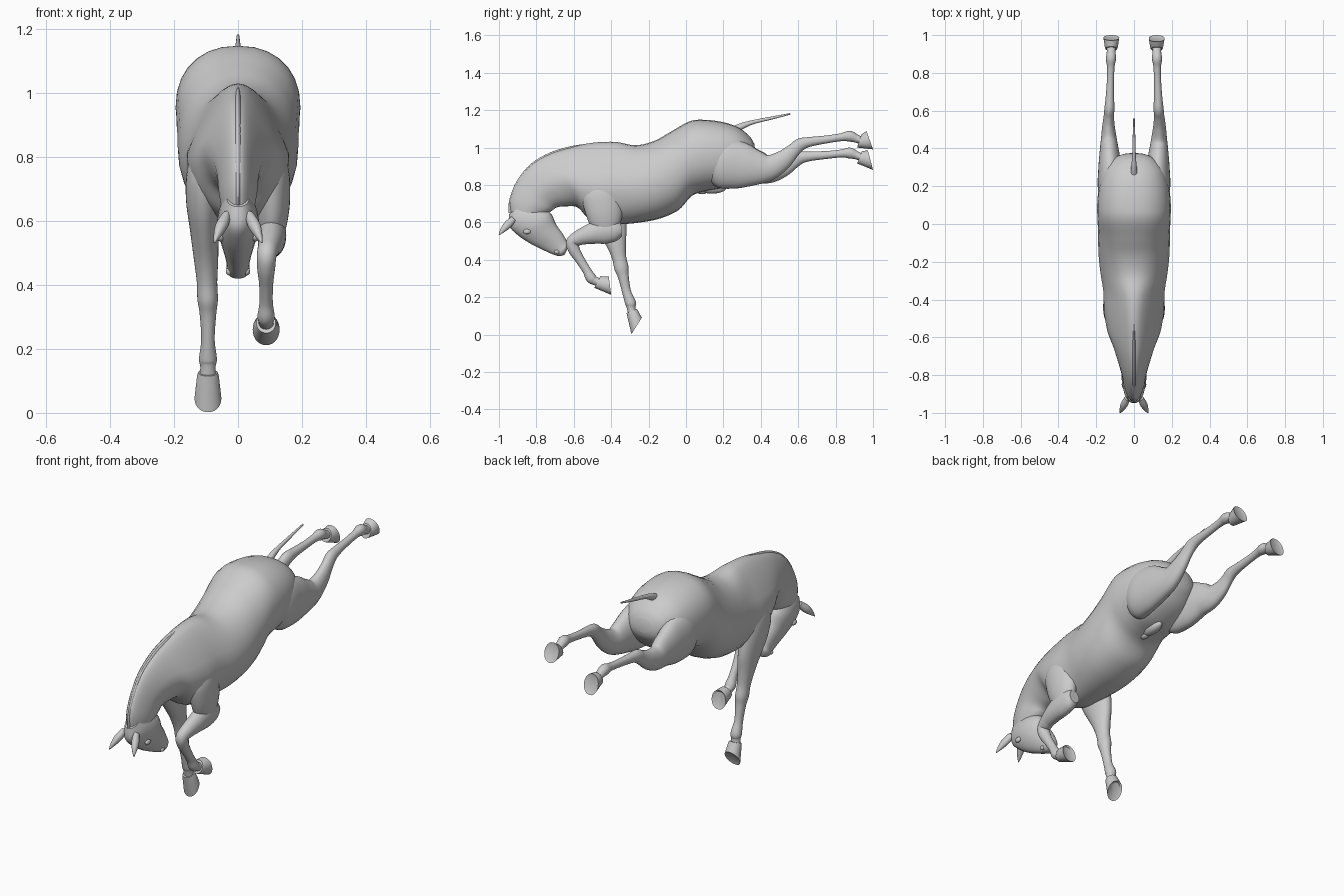
import bpy, bmesh, math
from mathutils import Vector

SEG = 28


def spline(rows, steps):
    """Catmull-Rom interpolation of whole section rows."""
    out = []
    for i in range(len(rows) - 1):
        p0, p1, p2, p3 = (rows[max(0, min(len(rows) - 1, i + k))] for k in (-1, 0, 1, 2))
        for s in range(steps):
            t = s / steps
            out.append([0.5 * (2 * b + (c - a) * t + (2 * a - 5 * b + 4 * c - d) * t * t
                               + (3 * b - a - 3 * c + d) * t ** 3)
                        for a, b, c, d in zip(p0, p1, p2, p3)])
    return out + [list(rows[-1])]


def loft(name, rows, e=1.0, angle=50):
    """Skin sections of (x, topY, topZ, bottomY, bottomZ, half width, top taper)."""
    bm = bmesh.new()
    rings = []
    for x, ty, tz, by, bz, w, taper in rows:
        c = Vector((x, (ty + by) / 2, (tz + bz) / 2))
        u = Vector((0, (ty - by) / 2, (tz - bz) / 2))
        ring = []
        for k in range(SEG):
            a = 2 * math.pi * k / SEG
            cx = math.copysign(abs(math.cos(a)) ** e, math.cos(a))
            sz = math.copysign(abs(math.sin(a)) ** e, math.sin(a))
            ring.append(bm.verts.new(c + u * sz + Vector((w * cx * (1 - taper * max(0, sz)), 0, 0))))
        rings.append(ring)
    for r0, r1 in zip(rings, rings[1:]):
        for k in range(SEG):
            j = (k + 1) % SEG
            bm.faces.new((r0[k], r0[j], r1[j], r1[k]))
    bm.faces.new(rings[0])
    bm.faces.new(rings[-1])
    bmesh.ops.recalc_face_normals(bm, faces=bm.faces)
    me = bpy.data.meshes.new(name)
    bm.to_mesh(me)
    bm.free()
    ob = bpy.data.objects.new(name, me)
    bpy.context.collection.objects.link(ob)
    bpy.ops.object.select_all(action='DESELECT')
    ob.select_set(True)
    bpy.context.view_layer.objects.active = ob
    bpy.ops.object.shade_smooth_by_angle(angle=math.radians(angle))
    return ob


def limb(name, pts, steps=5):
    """Tube through (x, y, z, radius in the side plane, half width)."""
    pts = spline(pts, steps)
    rows = []
    for i, (x, y, z, r, w) in enumerate(pts):
        a, b = pts[max(0, i - 1)], pts[min(len(pts) - 1, i + 1)]
        t = Vector((b[1] - a[1], b[2] - a[2])).normalized()
        rows.append((x, y - t.y * r, z + t.x * r, y + t.y * r, z - t.x * r, w, 0))
    return loft(name, rows)


def hoof(name, x, cor_toe, cor_heel, toe, heel):
    """Flared hoof from coronet band to sole, with a slightly hollow sole."""
    top = (x, *cor_toe, *cor_heel, 0.03, 0)
    sole = (x, *toe, *heel, 0.042, 0)
    mid = [a + (b - a) * 0.12 for a, b in zip(top, sole)]
    mid[5] = 0.034
    c = [(toe[i] + heel[i]) / 2 for i in (0, 1)]
    back = [(cor_toe[i] + cor_heel[i]) / 2 - c[i] for i in (0, 1)]
    t2 = [c[i] + (toe[i] - c[i]) * 0.78 + back[i] * 0.1 for i in (0, 1)]
    h2 = [c[i] + (heel[i] - c[i]) * 0.78 + back[i] * 0.1 for i in (0, 1)]
    return loft(name, [top, mid, sole, (x, *t2, *h2, 0.031, 0)], e=0.95, angle=35)


def ball(name, loc, size):
    bpy.ops.mesh.primitive_uv_sphere_add(segments=20, ring_count=12, radius=1, location=loc)
    ob = bpy.context.object
    ob.name = name
    ob.scale = size
    bpy.ops.object.shade_smooth()
    return ob


# Trunk and neck
body = [(.365, 1.02, .375, .95, .05, 0), (.34, 1.06, .36, .91, .10, 0),
        (.28, 1.107, .30, .84, .155, 0), (.2, 1.135, .2, .785, .185, 0),
        (.1, 1.148, .1, .765, .195, 0), (.02, 1.14, .03, .74, .193, 0),
        (-.08, 1.085, -.04, .665, .19, .05), (-.17, 1.035, -.14, .62, .188, .1),
        (-.27, 1.012, -.24, .60, .178, .2), (-.38, 1.03, -.34, .59, .162, .4),
        (-.5, 1.025, -.43, .59, .158, .5), (-.62, 1.0, -.52, .62, .14, .5),
        (-.73, .965, -.58, .68, .108, .5), (-.83, .905, -.645, .685, .082, .45),
        (-.9, .82, -.69, .68, .066, .4), (-.94, .72, -.72, .66, .06, .35),
        (-.935, .64, -.77, .63, .05, .3)]
loft("body_and_neck", spline([(0, *r) for r in body], 5), e=0.9)

# Short mane ridge along the crest
mane = [(-.52, 1.022, -.51, .98, .008, .3), (-.62, 1.006, -.6, .96, .012, .3),
        (-.73, .972, -.7, .92, .014, .3), (-.83, .912, -.79, .87, .014, .3),
        (-.904, .823, -.86, .80, .014, .3), (-.945, .72, -.9, .71, .012, .3),
        (-.948, .65, -.9, .65, .008, .3)]
loft("mane", spline([(0, *r) for r in mane], 4))

# Head, forehead side first and jaw side second
head = [(-.945, .645, -.86, .70, .035, 0), (-.945, .58, -.79, .685, .056, .1),
        (-.895, .528, -.725, .65, .066, .15), (-.83, .485, -.695, .59, .055, .2),
        (-.77, .455, -.66, .54, .043, .2), (-.715, .43, -.64, .505, .036, .1),
        (-.68, .42, -.631, .48, .036, 0), (-.65, .425, -.633, .46, .022, 0)]
loft("head", spline([(0, *r) for r in head], 5), e=0.9)

for s, side in ((1, "right"), (-1, "left")):
    ball(side + "_eye", (s * .054, -.85, .55), (.011, .02, .014))
    ball(side + "_nostril", (s * .027, -.69, .442), (.011, .014, .012))
    limb(side + "_ear", [(s * .036, -.92, .62, .016, .014), (s * .05, -.952, .588, .021, .02),
                         (s * .063, -.98, .558, .014, .013), (s * .074, -1, .532, .002, .002)])

# Tail dock
limb("tail", [(0, .25, 1.09, .02, .02), (0, .30, 1.115, .017, .015), (0, .36, 1.136, .011, .01),
              (0, .46, 1.158, .008, .007), (0, .558, 1.18, .004, .004)])

# Sheath under the groin
ball("sheath", (0, .14, .785), (.032, .075, .032))
ball("sheath_tip", (0, .085, .768), (.018, .03, .018))

# Planted front leg
limb("left_front_leg", [
    (-.09, -.49, .84, .07, .04), (-.105, -.46, .76, .10, .054), (-.108, -.43, .67, .10, .055),
    (-.105, -.395, .57, .08, .045), (-.1, -.372, .48, .052, .038), (-.097, -.357, .41, .038, .032),
    (-.095, -.345, .355, .038, .032), (-.094, -.335, .31, .029, .026), (-.094, -.318, .23, .024, .021),
    (-.094, -.297, .17, .029, .028), (-.094, -.294, .145, .023, .024), (-.094, -.288, .115, .022, .026)])
hoof("left_front_hoof", -.094, (-.318, .115), (-.262, .137), (-.292, .002), (-.236, .09))

# Folded front leg
limb("right_front_upper_arm", [
    (.09, -.49, .84, .07, .04), (.105, -.46, .76, .10, .054), (.108, -.44, .67, .10, .055),
    (.107, -.43, .60, .085, .048), (.105, -.42, .54, .05, .035)])
limb("right_front_leg", [
    (.105, -.345, .56, .035, .03), (.107, -.38, .558, .06, .04), (.107, -.44, .555, .07, .044),
    (.104, -.51, .538, .055, .041), (.097, -.57, .518, .041, .035), (.09, -.608, .493, .034, .031),
    (.088, -.598, .452, .031, .028), (.088, -.568, .402, .025, .022), (.088, -.532, .345, .023, .021),
    (.088, -.508, .303, .028, .027), (.088, -.485, .286, .023, .023), (.088, -.455, .276, .022, .026)])
hoof("right_front_hoof", .088, (-.49, .25), (-.458, .312), (-.4, .212), (-.413, .31))

# Kicking hind legs: shared thigh, then each lower leg at its own height
for s, side, zs in ((1, "right", (.895, .935, .985, 1.015, 1.03, 1.043, 1.055, 1.06, 1.047, 1.035)),
                    (-1, "left", (.878, .895, .925, .945, .953, .96, .968, .97, .958, .945))):
    thigh = [(.10, .09, .92, .08, .05), (.115, .18, .92, .135, .075), (.125, .29, .905, .125, .064),
             (.13, .38, .892, .093, .052)]
    lower = [(.133, .45, .068, .042), (.135, .52, .051, .033), (.133, .575, .037, .027),
             (.13, .61, .034, .027), (.128, .66, .026, .023), (.125, .75, .021, .019),
             (.123, .83, .021, .02), (.122, .875, .029, .027), (.121, .912, .022, .023),
             (.12, .945, .02, .026)]
    pts = thigh + [(x, y, z, r, w) for (x, y, r, w), z in zip(lower, zs)]
    limb(side + "_hind_leg", [(s * p[0], *p[1:]) for p in pts])
hoof("right_hind_hoof", .12, (.915, 1.0), (.938, 1.07), (1.0, .99), (.965, 1.088))
hoof("left_hind_hoof", -.12, (.915, .915), (.94, .98), (1.0, .88), (.972, .985))
